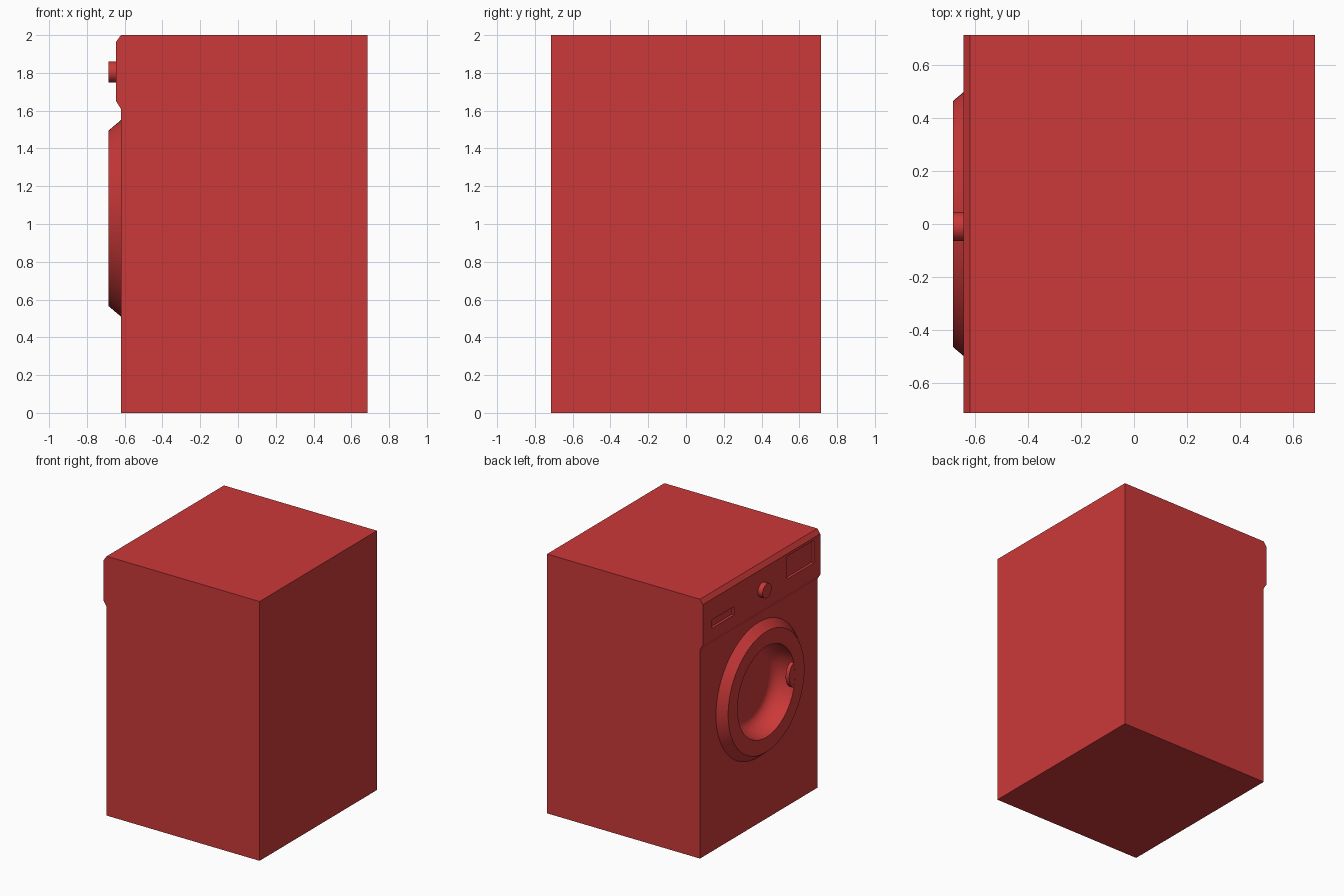
import bpy, bmesh
from math import sin, cos, pi
from mathutils import Matrix, Vector

if "Cube" in bpy.data.objects:
    bpy.data.objects.remove(bpy.data.objects["Cube"])

red = bpy.data.materials.new("red_enamel")
red.diffuse_color = (0.6, 0.04, 0.04, 1)
red.use_nodes = True
red.node_tree.nodes["Principled BSDF"].inputs["Base Color"].default_value = red.diffuse_color
ZC = 1.03  # door centre height


def finish(name, bm, smooth=False):
    bmesh.ops.remove_doubles(bm, verts=bm.verts, dist=1e-5)
    bmesh.ops.recalc_face_normals(bm, faces=bm.faces)
    me = bpy.data.meshes.new(name)
    bm.to_mesh(me)
    bm.free()
    ob = bpy.data.objects.new(name, me)
    bpy.context.collection.objects.link(ob)
    me.materials.append(red)
    if smooth:
        bpy.context.view_layer.objects.active = ob
        ob.select_set(True)
        bpy.ops.object.shade_smooth_by_angle(angle=0.6)
        ob.select_set(False)
    return ob


def prism(name, pts, axis):
    bm = bmesh.new()
    f = bm.faces.new([bm.verts.new(p) for p in pts])
    r = bmesh.ops.extrude_face_region(bm, geom=[f])
    bmesh.ops.translate(bm, vec=axis, verts=[v for v in r["geom"] if isinstance(v, bmesh.types.BMVert)])
    return finish(name, bm)


def lathe(name, prof, y, z, n):
    bm = bmesh.new()
    vs = [bm.verts.new((x, y, z + r)) for x, r in prof]
    es = [bm.edges.new(p) for p in zip(vs, vs[1:])]
    bmesh.ops.spin(bm, geom=vs + es, cent=(0, y, z), axis=(1, 0, 0), angle=2 * pi, steps=n)
    return finish(name, bm, True)


def cut(ob, cutter):
    m = ob.modifiers.new("cut", "BOOLEAN")
    m.object, m.solver = cutter, "EXACT"
    cutter.hide_render = True
    cutter.hide_set(True)


# cabinet with the control panel bulging at the top of the front
side = [(0.685, 0), (0.685, 2), (-0.62, 2), (-0.645, 1.965), (-0.645, 1.65), (-0.62, 1.61), (-0.62, 0)]
cabinet = prism("cabinet", [(x, -0.715, z) for x, z in side], (0, 1.43, 0))

# recesses for display and detergent drawer
for name, y0, y1, z0, z1 in [("display_cutter", -0.64, -0.31, 1.77, 1.945),
                             ("drawer_cutter", 0.335, 0.605, 1.74, 1.805)]:
    c = prism(name, [(-0.7, y0, z0), (-0.7, y1, z0), (-0.7, y1, z1), (-0.7, y0, z1)], (0.075, 0, 0))
    cut(cabinet, c)

# opening behind the door
cut(cabinet, lathe("door_cutter", [(-0.8, 0), (-0.8, 0.4), (-0.45, 0.4), (-0.45, 0)], 0, ZC, 48))

# door ring with rounded bowl
bowl = [(-0.685 + 0.16 * sin(t * pi / 20), 0.25 + 0.1 * cos(t * pi / 20)) for t in range(11)]
lathe("door", [(-0.62, 0.52), (-0.685, 0.465)] + bowl + [(-0.525, 0)], 0, ZC, 64)

# handle tab inside the ring
tab = [(-0.684, -0.36 + 0.08 * sin(t * pi / 12), ZC + 0.1 * cos(t * pi / 12)) for t in range(13)]
prism("door_handle", tab, (0.03, 0, 0))

# program knob
lathe("program_knob", [(-0.64, 0.055), (-0.685, 0.055), (-0.685, 0)], -0.01, 1.805, 32)
